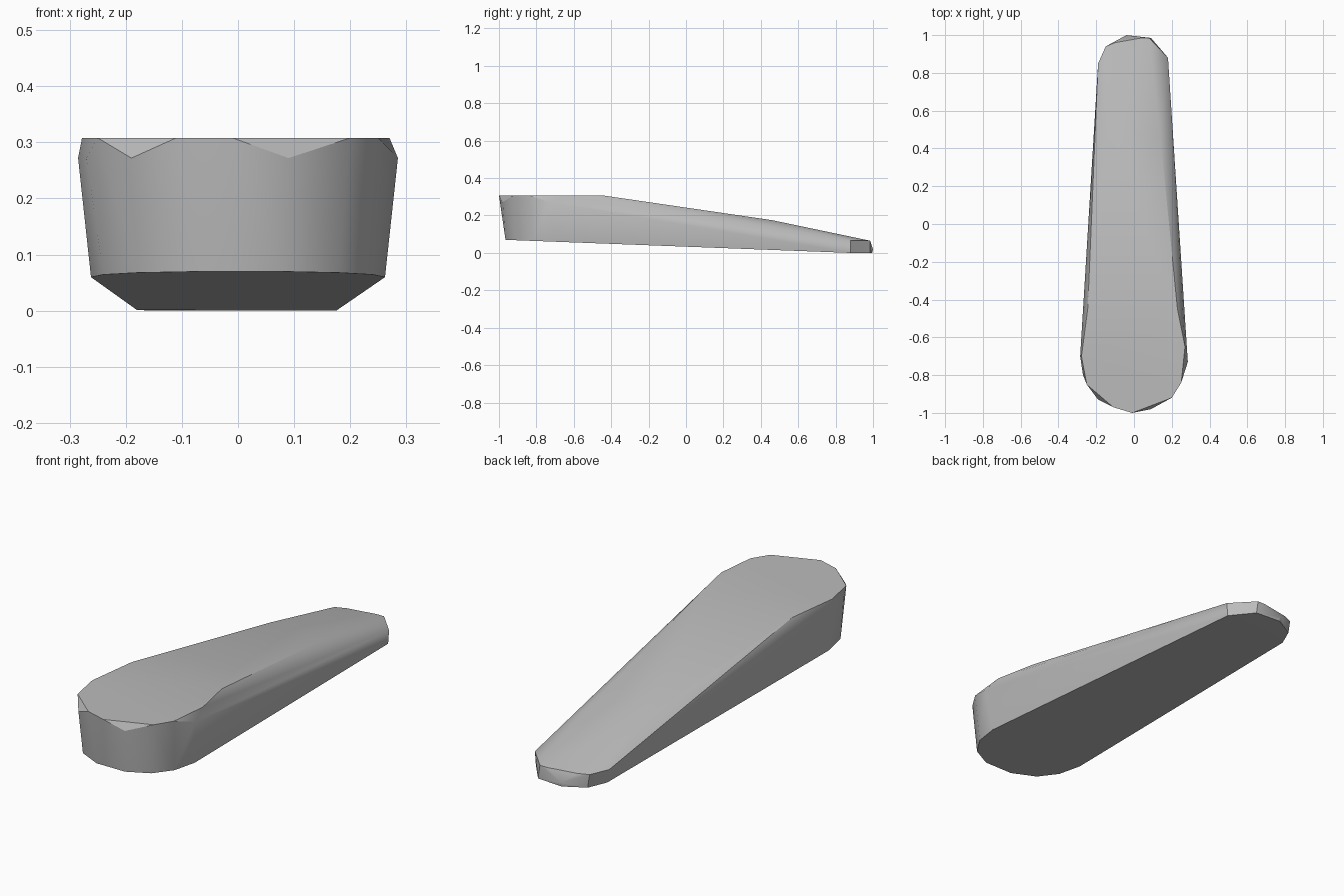
import bpy, bmesh, math

default = bpy.data.objects.get("Cube")
if default:
    bpy.data.objects.remove(default)

# One plain grey material
grey = bpy.data.materials.new("plain grey")
grey.use_nodes = True
colour = (0.5, 0.5, 0.5, 1)
grey.diffuse_color = colour
grey.node_tree.nodes["Principled BSDF"].inputs["Base Color"].default_value = colour


def at_height(outline, height):
    """Lift a plan outline to a height given as a function of y."""
    return [(x, y, height(y)) for x, y in outline]


def underside(y):
    return max(0.0, 0.07 * (0.88 - y) / 1.85)


# Sloping underside
base = at_height([(-0.07, -0.965), (0.08, -0.965), (-0.18, -0.91), (0.18, -0.91),
                  (-0.24, -0.82), (0.24, -0.82), (-0.262, -0.7), (0.262, -0.7),
                  (-0.18, 0.85), (0.175, 0.88), (-0.14, 0.94), (0.09, 0.985),
                  (-0.04, 0.995)], underside)

# Shoulder where the walls meet the chipped rim
shoulder = at_height([(0.09, -0.98), (-0.19, -0.93), (-0.27, -0.8),
                      (-0.285, -0.7), (0.285, -0.73)], lambda y: 0.272)

# Flat broad end of the top
crown = at_height([(-0.01, -1.0), (-0.11, -0.97), (0.2, -0.92), (0.25, -0.84),
                   (-0.25, -0.85), (-0.278, -0.7), (0.27, -0.65),
                   (-0.245, -0.45), (0.23, -0.45)], lambda y: 0.308)

# Sloping top and narrow tip
ridge = at_height([(-0.15, 0.46), (0.14, 0.46)], lambda y: 0.175)
tip = at_height([(-0.19, 0.85), (0.18, 0.88), (-0.15, 0.94), (0.08, 0.985),
                 (-0.1, 0.96), (0.04, 0.985)], lambda y: 0.065)
nose = [(-0.04, 1.0, 0.02)]

bm = bmesh.new()
for point in base + shoulder + crown + ridge + tip + nose:
    bm.verts.new(point)
hull = bmesh.ops.convex_hull(bm, input=bm.verts)
loose = {v for v in hull["geom_interior"] + hull["geom_unused"]
         if isinstance(v, bmesh.types.BMVert)}
bmesh.ops.delete(bm, geom=list(loose), context="VERTS")
bmesh.ops.dissolve_limit(bm, angle_limit=math.radians(1),
                         verts=bm.verts, edges=bm.edges)
bmesh.ops.recalc_face_normals(bm, faces=bm.faces)

mesh = bpy.data.meshes.new("tapered_wedge")
bm.to_mesh(mesh)
bm.free()
mesh.materials.append(grey)
wedge = bpy.data.objects.new("tapered_wedge", mesh)
bpy.context.collection.objects.link(wedge)

# Soft walls with crisp rims
bpy.context.view_layer.objects.active = wedge
wedge.select_set(True)
bpy.ops.object.shade_smooth_by_angle(angle=math.radians(30))
